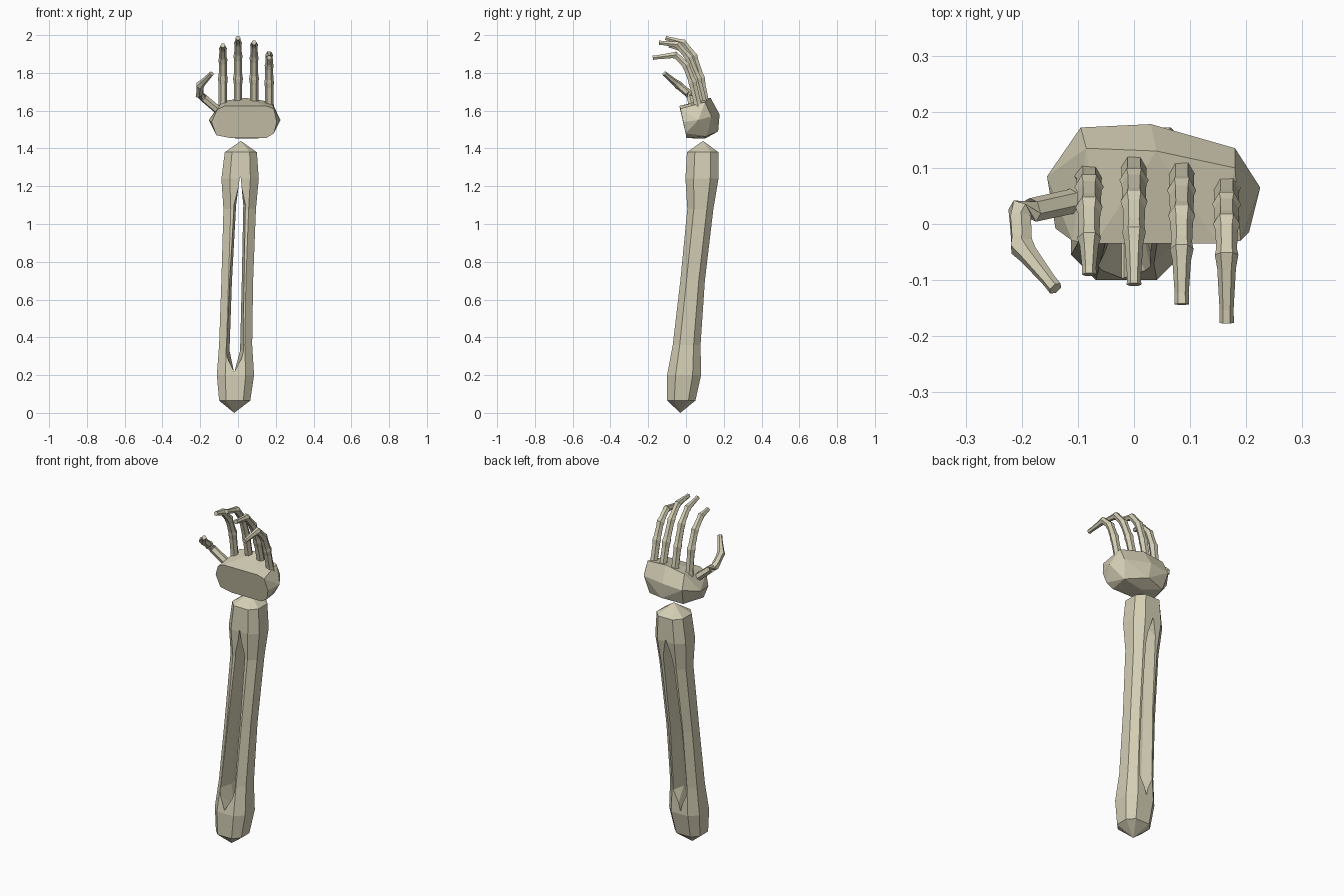
import bpy, bmesh
from math import cos, sin, pi
from mathutils import Vector

cube = bpy.data.objects.get("Cube")
if cube:
    bpy.data.objects.remove(cube, do_unlink=True)

bone = bpy.data.materials.new("bone")
bone.use_nodes = True
bone.diffuse_color = (0.66, 0.62, 0.46, 1)
bsdf = next(n for n in bone.node_tree.nodes if n.type == 'BSDF_PRINCIPLED')
bsdf.inputs["Base Color"].default_value = bone.diffuse_color
bsdf.inputs["Roughness"].default_value = 0.8


def finish(name, bm):
    bmesh.ops.recalc_face_normals(bm, faces=bm.faces)
    mesh = bpy.data.meshes.new(name)
    bm.to_mesh(mesh)
    bm.free()
    mesh.materials.append(bone)
    obj = bpy.data.objects.new(name, mesh)
    bpy.context.collection.objects.link(obj)
    return obj


def loft(bm, rings, caps=True):
    """Skin a list of equal-length point rings."""
    rows = [[bm.verts.new(p) for p in ring] for ring in rings]
    n = len(rows[0])
    for a, b in zip(rows, rows[1:]):
        for i in range(n):
            j = (i + 1) % n
            bm.faces.new((a[i], a[j], b[j], b[i]))
    if caps:
        bm.faces.new(rows[0])
        bm.faces.new(rows[-1])
    return rows


def tube(name, path, radii, side):
    """Six-sided digit, narrowed in the middle of every segment."""
    pts, rads = [], []
    for i, p in enumerate(path):
        pts.append(Vector(p))
        rads.append(radii[i])
        if i < len(path) - 1:
            for t in (0.2, 0.8):
                pts.append(Vector(p).lerp(Vector(path[i + 1]), t))
                rads.append((radii[i] * (1 - t) + radii[i + 1] * t) * 0.86)
    rings = []
    for i, p in enumerate(pts):
        d = (pts[min(i + 1, len(pts) - 1)] - pts[max(i - 1, 0)]).normalized()
        u = (side - d * side.dot(d)).normalized()
        v = d.cross(u)
        rings.append([p + (u * cos(k * pi / 3) + v * sin(k * pi / 3)) * rads[i]
                      for k in range(6)])
    bm = bmesh.new()
    loft(bm, rings)
    return finish(name, bm)


# Forearm: octagonal shaft, each level is z, x range, y range
levels = [(0.065, -0.10, 0.065, -0.10, 0.05),
          (0.20, -0.112, 0.085, -0.10, 0.08),
          (0.36, -0.10, 0.075, -0.07, 0.077),
          (0.70, -0.088, 0.08, -0.03, 0.10),
          (1.08, -0.077, 0.095, 0.007, 0.145),
          (1.24, -0.088, 0.11, -0.003, 0.172),
          (1.38, -0.07, 0.10, 0.005, 0.172)]
octagon = [(1, -.5), (1, .5), (.55, 1), (-.55, 1), (-1, .5), (-1, -.5), (-.55, -1), (.55, -1)]
rings = []
for z, x0, x1, y0, y1 in levels:
    rings.append([((x0 + x1) / 2 + a * (x1 - x0) / 2, (y0 + y1) / 2 + b * (y1 - y0) / 2, z)
                  for a, b in octagon])
bm = bmesh.new()
rows = loft(bm, rings, caps=False)
for row, apex in ((rows[0], (-0.02, -0.03, 0.0)), (rows[-1], (0.015, 0.09, 1.44))):
    tip = bm.verts.new(apex)
    for i in range(8):
        bm.faces.new((row[i], row[(i + 1) % 8], tip))
forearm = finish("forearm", bm)

# Gap between the two long bones, flared towards front and back
gap = [(0.22, -0.02, 0.002, 0.002), (0.33, -0.017, 0.043, 0.028), (0.70, -0.006, 0.038, 0.026),
       (1.10, 0.009, 0.03, 0.019), (1.25, 0.012, 0.002, 0.002)]
layers = []
for off in (-0.13, 0, 0.13):
    def edge(s):
        return [(x + s * (2 * wide - thin if off else thin), 0.09 * z - 0.025 + off, z)
                for z, x, wide, thin in gap]
    layers.append(edge(1) + edge(-1)[::-1])
bm = bmesh.new()
loft(bm, layers)
bmesh.ops.triangulate(bm, faces=bm.faces)
cutter = finish("gap_cutter", bm)
cutter.hide_render = True
cut = forearm.modifiers.new("gap", 'BOOLEAN')
cut.operation, cut.object, cut.solver = 'DIFFERENCE', cutter, 'EXACT'
bpy.context.view_layer.update()
baked = bpy.data.meshes.new_from_object(forearm.evaluated_get(bpy.context.evaluated_depsgraph_get()))
forearm.modifiers.clear()
forearm.data = baked
bpy.data.objects.remove(cutter, do_unlink=True)

# Palm: faceted block wrapped around its corners
corners = [(-.11, -.03, 1.605), (-.14, -.008, 1.54), (-.115, 0, 1.47), (-.04, .002, 1.455),
           (.15, .002, 1.455), (.19, -.002, 1.48), (.205, -.015, 1.54), (.19, -.03, 1.61),
           (.15, -.035, 1.625), (-.07, -.035, 1.625),
           (-.085, .135, 1.65), (.04, .13, 1.668), (.18, .10, 1.645),
           (-.095, .172, 1.57), (.03, .178, 1.58), (.18, .135, 1.57),
           (-.155, .085, 1.55), (.225, .065, 1.55),
           (-.08, .14, 1.475), (.04, .17, 1.49), (.16, .11, 1.465), (.03, .10, 1.452)]
bm = bmesh.new()
for c in corners:
    bm.verts.new(c)
bmesh.ops.convex_hull(bm, input=bm.verts)
bmesh.ops.dissolve_limit(bm, angle_limit=0.08, verts=bm.verts, edges=bm.edges)
finish("palm", bm)

# Fingers: x position and curl path in y, z
fingers = {
    "index_finger": (-0.08, [(.085, 1.62), (.066, 1.77), (.03, 1.87), (-.025, 1.93), (-.09, 1.945)]),
    "middle_finger": (0.0, [(.105, 1.63), (.078, 1.77), (.04, 1.89), (-.015, 1.96), (-.108, 1.985)]),
    "ring_finger": (0.085, [(.095, 1.63), (.06, 1.77), (.015, 1.88), (-.045, 1.95), (-.143, 1.96)]),
    "little_finger": (0.165, [(.065, 1.62), (.035, 1.75), (0, 1.84), (-.055, 1.895), (-.176, 1.88)]),
}
for name, (x, path) in fingers.items():
    tube(name, [(x, y, z) for y, z in path], [.026, .026, .024, .021, .013], Vector((1, 0, 0)))

# Thumb
tube("thumb", [(-.09, .045, 1.59), (-.203, .02, 1.685), (-.2, -.04, 1.735), (-.14, -.115, 1.797)],
     [.026, .025, .023, .013], Vector((0.6, 0.2, -0.7)))
